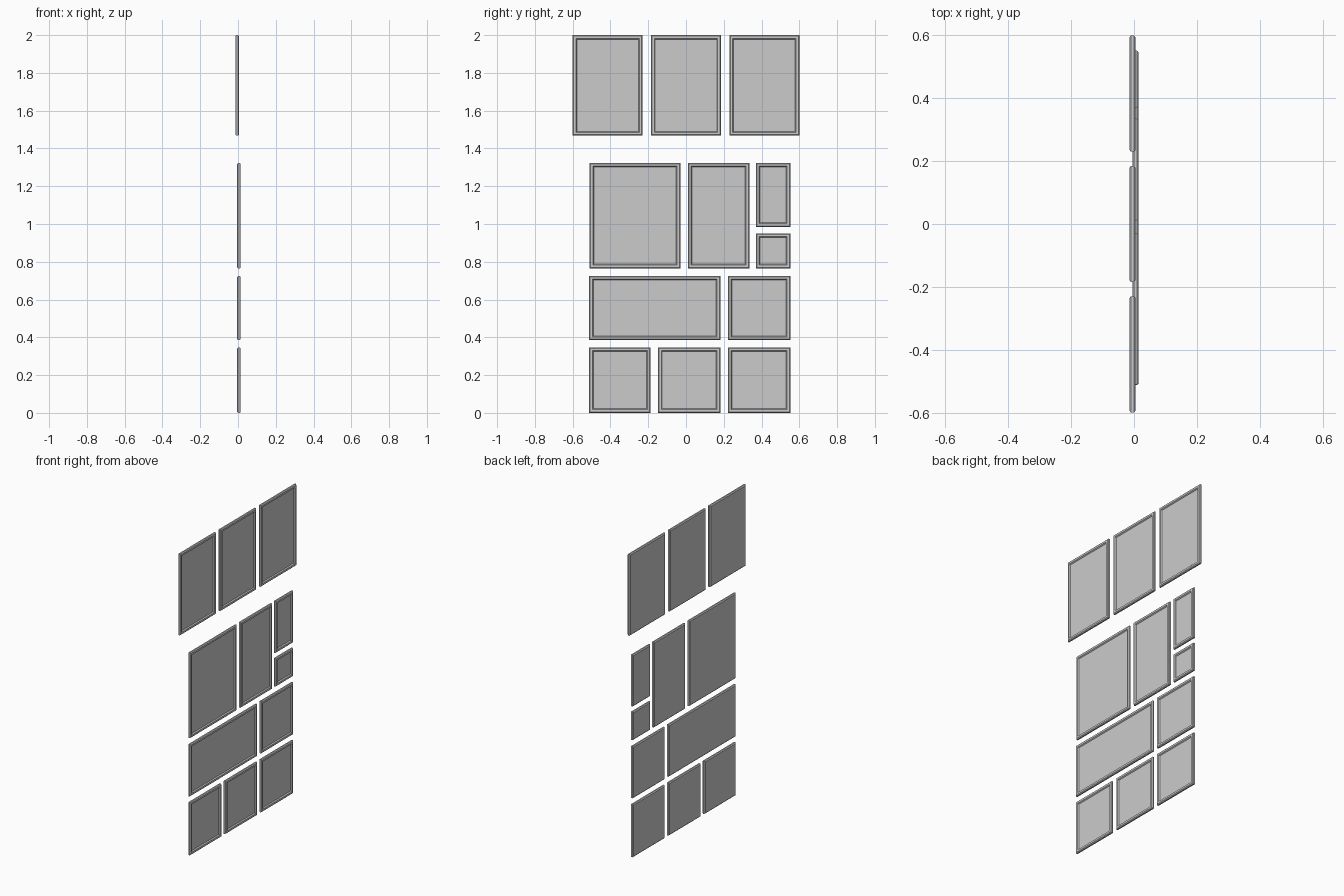
import bpy, bmesh

if "Cube" in bpy.data.objects:
    bpy.data.objects.remove(bpy.data.objects["Cube"])

THICK = 0.019

# Frame moulding: (inset from the outer edge, depth from the back)
MOULDING = [(0.006, 0.0), (0.0, 0.005), (0.0, 0.014), (0.005, THICK),
            (0.017, THICK), (0.022, 0.012)]


def make_object(name, bm):
    bmesh.ops.recalc_face_normals(bm, faces=bm.faces)
    mesh = bpy.data.meshes.new(name)
    bm.to_mesh(mesh)
    bm.free()
    obj = bpy.data.objects.new(name, mesh)
    bpy.context.collection.objects.link(obj)
    return obj


def framed_panel(name, y0, y1, z0, z1, x_back):
    """Mitred moulding swept round a rectangle, with flat back and recessed picture."""
    bm = bmesh.new()
    rings = []
    for inset, depth in MOULDING:
        a, b, c, d = y0 + inset, y1 - inset, z0 + inset, z1 - inset
        rings.append([bm.verts.new((x_back + depth, y, z))
                      for y, z in ((a, c), (b, c), (b, d), (a, d))])
    for lower, upper in zip(rings, rings[1:]):
        for i in range(4):
            j = (i + 1) % 4
            bm.faces.new((lower[i], lower[j], upper[j], upper[i]))
    bm.faces.new(rings[0][::-1])   # backing board
    bm.faces.new(rings[-1])        # picture surface
    return make_object(name, bm)


# Upper row of three equal frames, set slightly further back
for i, yc in enumerate((-0.415, 0.0, 0.415)):
    framed_panel(f"upper_frame_{i + 1}", yc - 0.185, yc + 0.185, 1.468, 2.0, -0.0145)

# Lower group: y0, y1, z0, z1
LOWER = {
    "large_frame": (-0.51, -0.03, 0.765, 1.323),
    "tall_frame": (0.01, 0.335, 0.765, 1.323),
    "small_tall_frame": (0.37, 0.552, 0.985, 1.323),
    "small_square_frame": (0.37, 0.552, 0.765, 0.95),
    "wide_frame": (-0.513, 0.182, 0.385, 0.725),
    "middle_square_frame": (0.222, 0.552, 0.385, 0.725),
    "bottom_left_frame": (-0.513, -0.188, 0.0, 0.346),
    "bottom_middle_frame": (-0.148, 0.182, 0.0, 0.346),
    "bottom_right_frame": (0.222, 0.552, 0.0, 0.346),
}
for name, (y0, y1, z0, z1) in LOWER.items():
    framed_panel(name, y0, y1, z0, z1, -0.0045)
